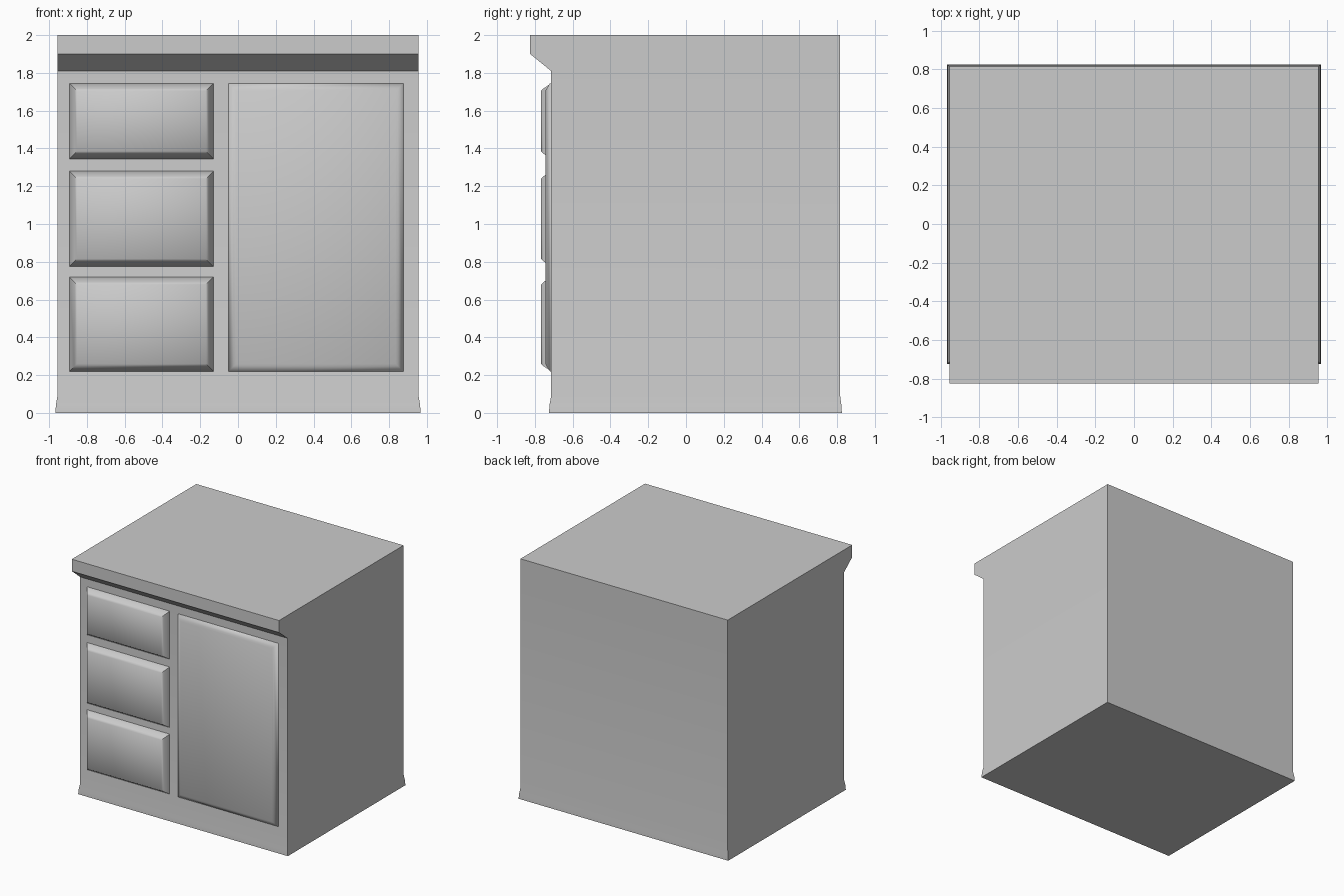
import bpy, bmesh, math

if "Cube" in bpy.data.objects:
    bpy.data.objects.remove(bpy.data.objects["Cube"])


def stack(name, rings, smooth_deg):
    """Skin a sequence of four-cornered rings and cap both ends."""
    bm = bmesh.new()
    loops = [[bm.verts.new(p) for p in ring] for ring in rings]
    for a, b in zip(loops, loops[1:]):
        for i in range(4):
            j = (i + 1) % 4
            bm.faces.new((a[i], a[j], b[j], b[i]))
    bm.faces.new(loops[0][::-1])
    bm.faces.new(loops[-1])
    bmesh.ops.recalc_face_normals(bm, faces=bm.faces)
    me = bpy.data.meshes.new(name)
    bm.to_mesh(me)
    bm.free()
    ob = bpy.data.objects.new(name, me)
    bpy.context.collection.objects.link(ob)
    bpy.ops.object.select_all(action='DESELECT')
    ob.select_set(True)
    bpy.context.view_layer.objects.active = ob
    bpy.ops.object.shade_smooth_by_angle(angle=math.radians(smooth_deg))
    return ob


def level(hx, y0, y1, z):
    return [(-hx, y0, z), (hx, y0, z), (hx, y1, z), (-hx, y1, z)]


def panel(name, x0, x1, z0, z1, steps):
    """Raised front panel; steps are (inset, y) pairs from back to front."""
    stack(name, [[(x0 + d, y, z0 + d), (x1 - d, y, z0 + d),
                  (x1 - d, y, z1 - d), (x0 + d, y, z1 - d)]
                 for d, y in steps], 60)


# Cabinet shell: flared plinth, straight body, overhanging top
stack("cabinet_body", [
    level(0.967, -0.725, 0.825, 0.0),
    level(0.964, -0.723, 0.823, 0.04),
    level(0.956, -0.714, 0.816, 0.09),
    level(0.956, -0.714, 0.816, 1.81),
    level(0.956, -0.825, 0.816, 1.90),
    level(0.956, -0.825, 0.816, 2.0),
], 30)

# Three drawers on the left
drawer_steps = [(0, -0.70), (0, -0.714), (0.028, -0.755), (0.04, -0.767)]
for n, (z0, z1) in enumerate([(0.22, 0.72), (0.775, 1.28), (1.345, 1.745)]):
    panel(f"drawer_{n + 1}", -0.893, -0.13, z0, z1, drawer_steps)

# Tall door on the right
panel("door", -0.05, 0.875, 0.22, 1.745,
      [(0, -0.70), (0, -0.72), (0.028, -0.738), (0.04, -0.745)])
